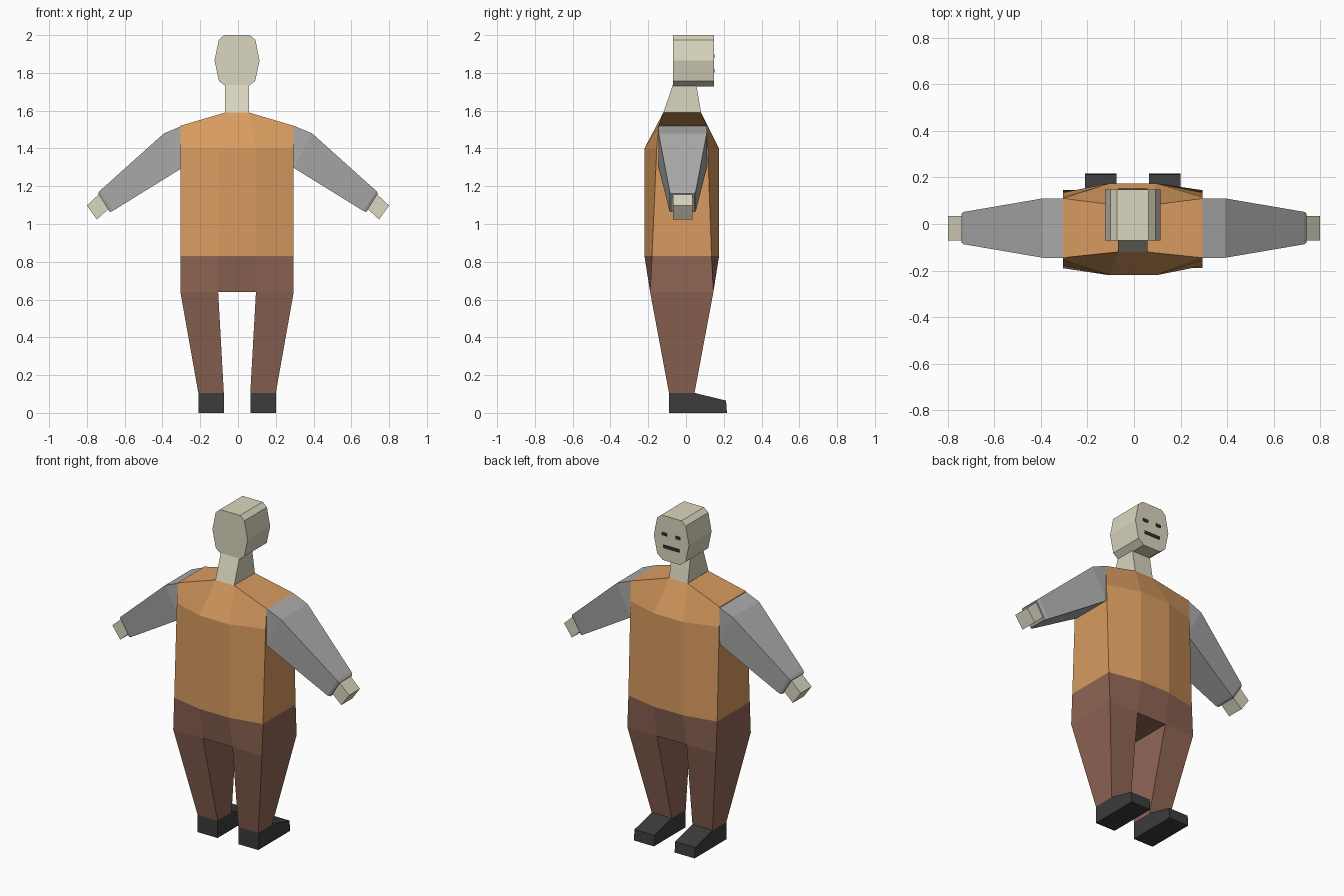
import bpy, bmesh

if "Cube" in bpy.data.objects:
    bpy.data.objects.remove(bpy.data.objects["Cube"])

CX = -0.005  # body centre line


def material(name, rgb):
    m = bpy.data.materials.new(name)
    m.diffuse_color = (*rgb, 1.0)
    m.use_nodes = True
    m.node_tree.nodes["Principled BSDF"].inputs["Base Color"].default_value = m.diffuse_color
    return m


ORANGE = material("orange vest", (0.69, 0.33, 0.115))
BROWN = material("brown trousers", (0.275, 0.132, 0.09))
GREY = material("grey sleeve", (0.41, 0.41, 0.41))
SKIN = material("pale skin", (0.70, 0.67, 0.52))
BLACK = material("black shoe", (0.045, 0.045, 0.046))
DARK = material("dark face paint", (0.03, 0.03, 0.035))


def loft(name, rings, mat):
    """Skin a stack of equal-length rings and cap both ends."""
    bm = bmesh.new()
    loops = [[bm.verts.new(p) for p in r] for r in rings]
    n = len(loops[0])
    for a, b in zip(loops, loops[1:]):
        for i in range(n):
            j = (i + 1) % n
            bm.faces.new((a[i], a[j], b[j], b[i]))
    bm.faces.new(loops[0][::-1])
    bm.faces.new(loops[-1])
    bmesh.ops.recalc_face_normals(bm, faces=bm.faces)
    me = bpy.data.meshes.new(name)
    bm.to_mesh(me)
    bm.free()
    me.materials.append(mat)
    ob = bpy.data.objects.new(name, me)
    bpy.context.collection.objects.link(ob)
    return ob


def rect(x0, x1, y0, y1, z):
    return [(x0, y0, z), (x1, y0, z), (x1, y1, z), (x0, y1, z)]


def body_ring(xs, xm, side, mid, zs, zm):
    """Eight-point body ring: outer columns xs, inner columns xm."""
    (sb, sf), (mb, mf) = side, mid
    pts = [(-xs, sb, zs), (-xm, mb, zm), (xm, mb, zm), (xs, sb, zs),
           (xs, sf, zs), (xm, mf, zm), (-xm, mf, zm), (-xs, sf, zs)]
    return [(x + CX, y, z) for x, y, z in pts]


# Torso and hips share the waist ring
waist = body_ring(0.30, 0.10, (-0.18, 0.135), (-0.22, 0.175), 0.83, 0.83)
loft("torso", [
    waist,
    body_ring(0.30, 0.10, (-0.155, 0.115), (-0.22, 0.175), 1.40, 1.40),
    body_ring(0.30, 0.063, (-0.145, 0.11), (-0.12, 0.08), 1.52, 1.59),
], ORANGE)
loft("hips", [
    body_ring(0.30, 0.10, (-0.19, 0.145), (-0.19, 0.145), 0.64, 0.64),
    waist,
], BROWN)

# Neck
loft("neck", [rect(CX - 0.063, CX + 0.063, -0.12, 0.08, 1.59),
              rect(CX - 0.063, CX + 0.063, -0.07, 0.055, 1.735)], SKIN)

# Head: faceted profile extruded front to back
half = [(0.058, 1.727), (0.096, 1.757), (0.119, 1.865), (0.097, 1.975), (0.068, 2.0)]
outline = half + [(-x, z) for x, z in reversed(half)]
loft("head", [[(x + CX, y, z) for x, z in outline] for y in (-0.07, 0.148)], SKIN)


# Face plates
def plate(name, x, z, w, h):
    loft(name, [[(CX + x + sx * w / 2, y, z + sz * h / 2)
                 for sx, sz in ((-1, -1), (1, -1), (1, 1), (-1, 1))]
                for y in (0.146, 0.152)], DARK)


plate("mouth", 0, 1.812, 0.11, 0.019)

for s, tag in ((-1, "left"), (1, "right")):
    plate(tag + "_eye", s * 0.046, 1.888, 0.034, 0.018)

    # Leg
    loft(tag + "_leg", [
        rect(CX + s * 0.07, CX + s * 0.205, -0.09, 0.045, 0.105),
        rect(CX + s * 0.10, CX + s * 0.30, -0.19, 0.145, 0.64)], BROWN)

    # Shoe: side profile extruded across
    shoe = [(-0.09, 0), (0.217, 0), (0.212, 0.065), (0.045, 0.106), (-0.09, 0.106)]
    loft(tag + "_shoe", [[(CX + s * x, y, z) for y, z in shoe]
                         for x in (0.07, 0.205)], BLACK)

    # Sleeve and hand: each ring is top point, bottom point, back and front depth
    def limb(name, sections, mat):
        loft(name, [[(s * tx, b, tz), (s * tx, f, tz), (s * bx, f, bz), (s * bx, b, bz)]
                    for (tx, tz), (bx, bz), b, f in sections], mat)

    limb(tag + "_sleeve", [
        ((0.295, 1.52), (0.275, 1.33), -0.145, 0.11),
        ((0.392, 1.48), (0.295, 1.297), -0.145, 0.11),
        ((0.732, 1.175), (0.665, 1.068), -0.087, 0.052),
        ((0.741, 1.162), (0.680, 1.064), -0.080, 0.045)], GREY)
    limb(tag + "_hand", [
        ((0.728, 1.165), (0.680, 1.085), -0.07, 0.035),
        ((0.80, 1.098), (0.747, 1.024), -0.07, 0.035)], SKIN)
